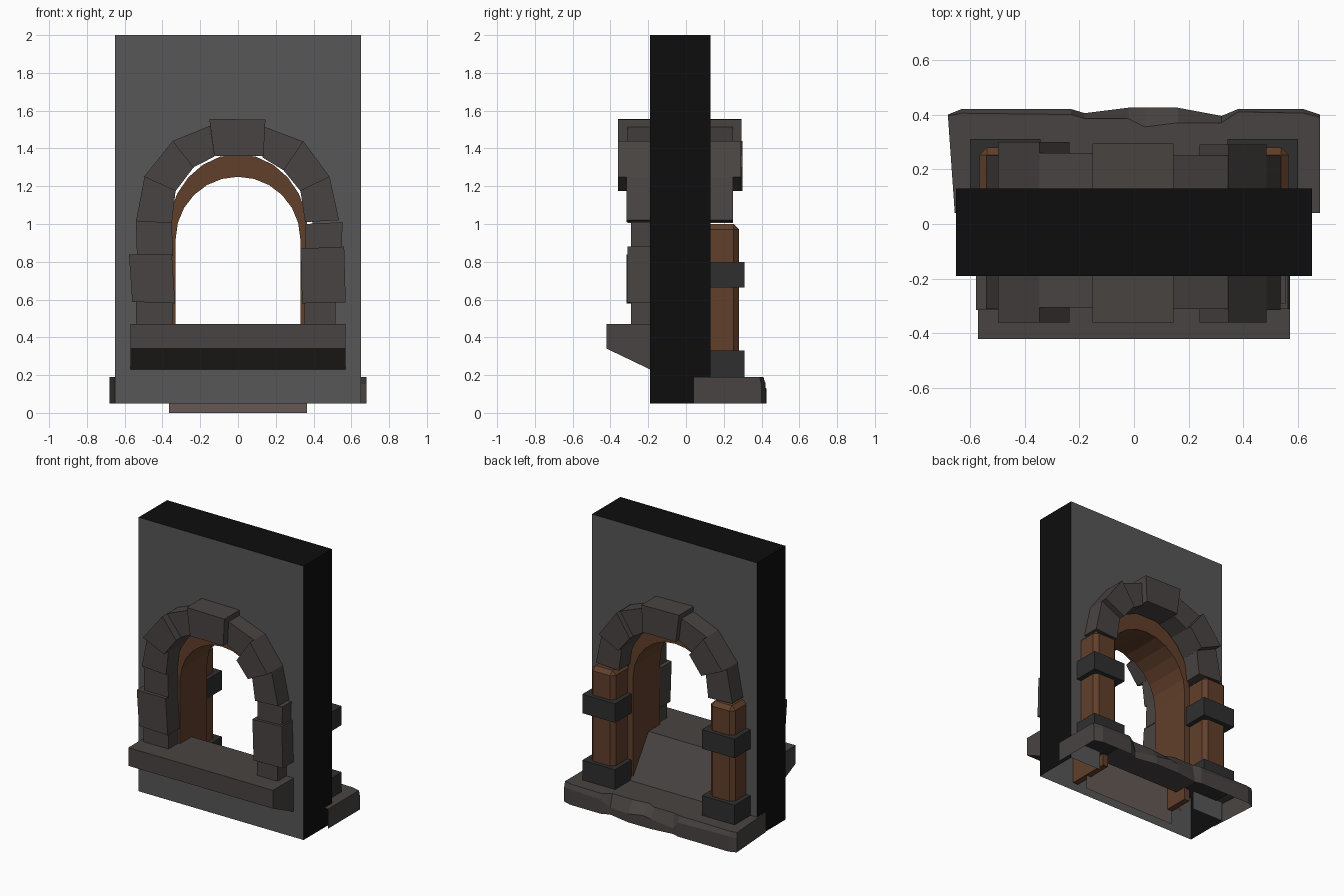
import bpy, bmesh, math

if "Cube" in bpy.data.objects:
    bpy.data.objects.remove(bpy.data.objects["Cube"])

def material(name, r, g, b):
    m = bpy.data.materials.new(name)
    m.diffuse_color = (r, g, b, 1)
    m.use_nodes = True
    m.node_tree.nodes["Principled BSDF"].inputs["Base Color"].default_value = m.diffuse_color
    return m

PLASTER = material("plaster", .095, .095, .095)
BLACK = material("black", .004, .004, .004)
STONE = material("stone", .065, .057, .054)
WOOD = material("wood", .12, .05, .024)
IRON = material("iron", .028, .028, .028)
PLATE = material("plate", .13, .1, .09)

def make(name, verts, faces, *mats, slots=None, fix=True):
    me = bpy.data.meshes.new(name)
    me.from_pydata(verts, [], faces)
    for m in mats:
        me.materials.append(m)
    if slots:
        for p, s in zip(me.polygons, slots):
            p.material_index = s
    if fix:
        bm = bmesh.new()
        bm.from_mesh(me)
        bmesh.ops.recalc_face_normals(bm, faces=bm.faces)
        bm.to_mesh(me)
        bm.free()
    ob = bpy.data.objects.new(name, me)
    bpy.context.collection.objects.link(ob)
    return ob

def prism_y(name, pts, y0, y1, mat):
    """Extrude an (x, z) outline along y."""
    n = len(pts)
    v = [(x, y0, z) for x, z in pts] + [(x, y1, z) for x, z in pts]
    f = [list(range(n)), list(range(2 * n - 1, n - 1, -1))]
    f += [[i, (i + 1) % n, n + (i + 1) % n, n + i] for i in range(n)]
    return make(name, v, f, mat)

def prism_x(name, pts, hw, mat):
    """Extrude a (y, z) outline across x."""
    n = len(pts)
    v = [(-hw, y, z) for y, z in pts] + [(hw, y, z) for y, z in pts]
    f = [list(range(n)), list(range(2 * n - 1, n - 1, -1))]
    f += [[i, (i + 1) % n, n + (i + 1) % n, n + i] for i in range(n)]
    return make(name, v, f, mat)

def box(name, x0, x1, y0, y1, z0, z1, mat):
    return prism_y(name, [(x0, z0), (x1, z0), (x1, z1), (x0, z1)], y0, y1, mat)

def arch(w, spring, rise, bottom, n=12):
    """Open arch line from right foot to left foot."""
    pts = [(w, bottom)]
    for i in range(n + 1):
        a = math.pi * i / n
        pts.append((w * math.cos(a), spring + rise * math.sin(a)))
    return pts + [(-w, bottom)]

# Hollow wall: notched front and back, black sides and top, open bottom
outline = [(-.65, .05), (-.65, 2), (.65, 2), (.65, .05)] + arch(.40, .95, .46, .05)
n = len(outline)
v = [(x, -.19, z) for x, z in outline] + [(x, .13, z) for x, z in outline]
f = [list(range(n)), list(range(2 * n - 1, n - 1, -1))]
f += [[i, i + 1, n + i + 1, n + i] for i in range(3)]
make("wall", v, f, PLASTER, BLACK, slots=[0, 0, 1, 1, 1])
make("wall_lower_front", [(-.4, -.19, .05), (.4, -.19, .05), (.4, -.19, .4), (-.4, -.19, .4)],
     [(0, 1, 2, 3)], PLASTER, fix=False)

# Wooden lining of the opening
inner, outer = arch(.33, .92, .33, .1), arch(.372, .95, .42, .1)
prism_y("arch_lining", inner + outer[::-1], -.18, .125, WOOD)

# Arch stones: (x, z) corners, front and back depth
stones = [
    ([(-.125, 1.36), (.135, 1.36), (.145, 1.552), (-.152, 1.557)], -.36, .295),
    ([(.13, 1.352), (.24, 1.285), (.345, 1.437), (.14, 1.515)], -.31, .25),
    ([(-.125, 1.357), (-.235, 1.3), (-.345, 1.44), (-.148, 1.52)], -.305, .26),
    ([(.24, 1.285), (.33, 1.175), (.485, 1.25), (.345, 1.44)], -.36, .29),
    ([(-.235, 1.3), (-.33, 1.175), (-.497, 1.25), (-.345, 1.44)], -.36, .30),
    ([(.33, 1.18), (.355, 1.01), (.535, 1.02), (.485, 1.25)], -.315, .25),
    ([(-.33, 1.18), (-.35, 1.005), (-.54, 1.015), (-.495, 1.25)], -.31, .25),
    # front legs only
    ([(.355, .87), (.55, .87), (.553, 1.01), (.358, 1.0)], -.29, -.15),
    ([(.34, .58), (.57, .585), (.562, .88), (.33, .87)], -.31, -.15),
    ([(.352, .46), (.515, .46), (.515, .59), (.352, .59)], -.29, -.15),
    ([(-.345, .83), (-.535, .83), (-.54, 1.015), (-.35, 1.005)], -.29, -.15),
    ([(-.333, .58), (-.56, .588), (-.577, .838), (-.35, .838)], -.315, -.15),
    ([(-.345, .46), (-.54, .46), (-.54, .59), (-.345, .59)], -.29, -.15),
]
for pts, y0, y1 in stones:
    prism_y("arch_stone", pts, y0, y1, STONE)

# Front sill and the ramp running down behind it
prism_x("front_sill", [(-.19, .23), (-.42, .34), (-.42, .47), (-.19, .47)], .57, STONE)
rows = [(-.19, .47), (-.05, .47), (.14, .19)]
make("ramp", [(x, y, z) for y, z in rows for x in (-.36, .36)],
     [(0, 1, 3, 2), (2, 3, 5, 4)], STONE, fix=False)
make("riser_plate", [(-.365, -.05, 0), (.365, -.05, 0), (.365, -.05, .3), (-.365, -.05, .3)],
     [(0, 1, 2, 3)], PLATE, fix=False)

# Back step with a chipped rear edge, open underneath
xs = [-.68, -.63, -.23, -.18, -.02, .04, .16, .32, .38, .62, .68]
low = [.40, .42, .42, .405, .425, .425, .425, .395, .42, .42, .40]
top = [.395, .405, .40, .385, .385, .355, .37, .37, .41, .405, .39]
midz = [.15, .16, .15, .09, .12, .13, .11, .10, .15, .16, .15]
m = len(xs) + 2
v = []
for ys, zs in ((low, [.05] * 11), (low, midz), (top, [.19] * 11)):
    v += [(-.655, .04, zs[0])] + list(zip(xs, ys, zs)) + [(.68, .04, zs[-1])]
f = [[r * m + i, r * m + i + 1, (r + 1) * m + i + 1, (r + 1) * m + i]
     for r in range(2) for i in range(m - 1)]
f.append(list(range(2 * m, 3 * m)))
make("back_step", v, f, STONE)

# Wooden posts with iron bands
for s in (-1, 1):
    a, b = sorted((s * .375, s * .565))
    post = box("post", a, b, .08, .28, .19, 1.0, WOOD)
    bev = post.modifiers.new("bevel", "BEVEL")
    bev.width, bev.segments = .028, 1
    a, b = sorted((s * .342, s * .6))
    box("post_base", a, b, .06, .31, .185, .33, IRON)
    box("post_band", a, b, .06, .31, .665, .80, IRON)
